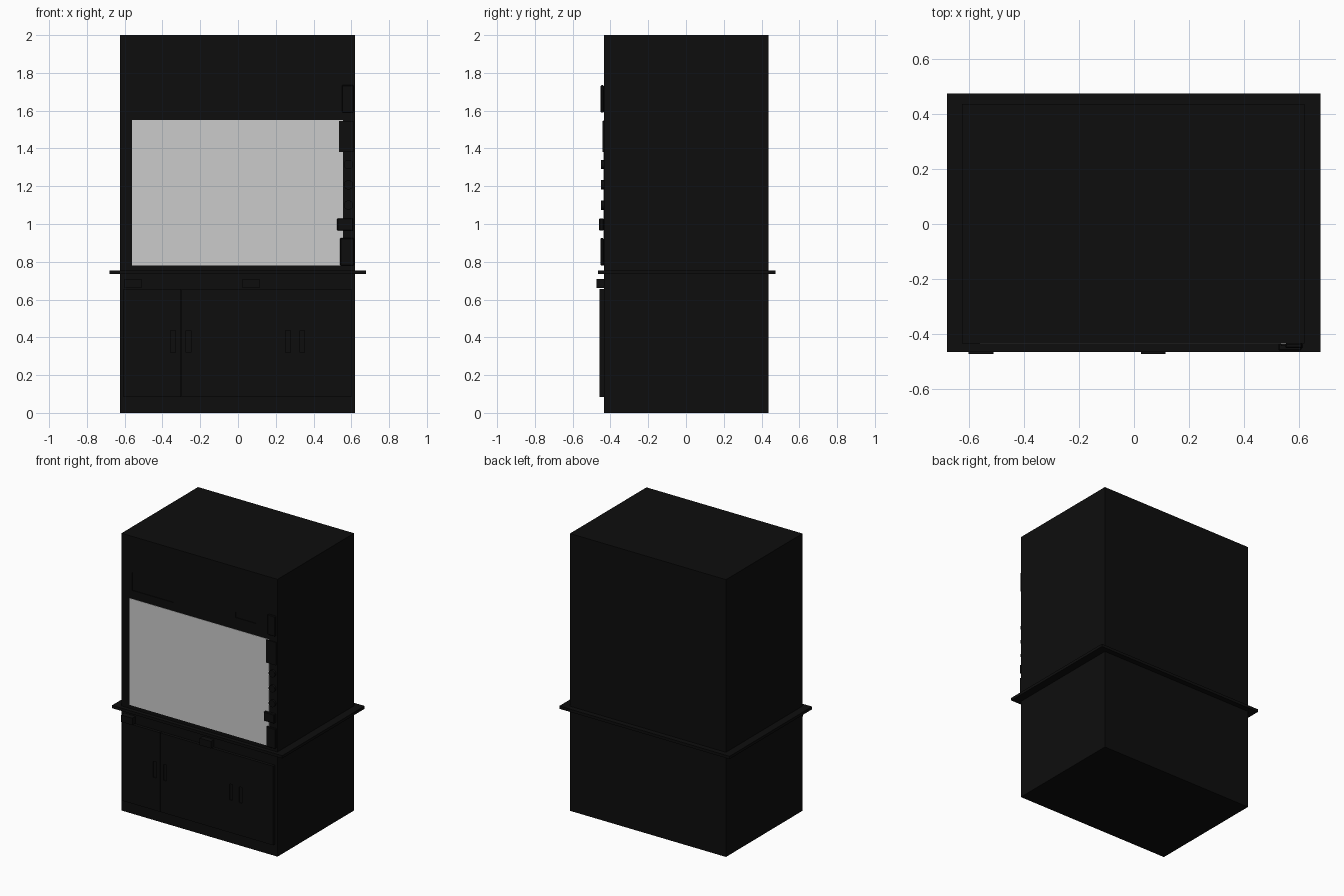
import bpy, math

if "Cube" in bpy.data.objects:
    bpy.data.objects.remove(bpy.data.objects["Cube"])

black = bpy.data.materials.new("black_enamel")
black.diffuse_color = (0.004, 0.004, 0.004, 1)
black.use_nodes = True
black.node_tree.nodes["Principled BSDF"].inputs["Base Color"].default_value = black.diffuse_color


def box(name, x0, x1, y0, y1, z0, z1, mat=black, bevel=0):
    bpy.ops.mesh.primitive_cube_add(size=1, location=((x0+x1)/2, (y0+y1)/2, (z0+z1)/2))
    o = bpy.context.object
    o.name = name
    o.scale = (x1-x0, y1-y0, z1-z0)
    bpy.ops.object.transform_apply(location=False, rotation=False, scale=True)
    if mat:
        o.data.materials.append(mat)
    if bevel:
        m = o.modifiers.new("bevel", 'BEVEL')
        m.width = bevel
        m.segments = 1
    return o


def recess(target, name, x0, x1, y0, depth, z0, z1):
    c = box(name, x0, x1, y0 - 0.02, y0 + depth, z0, z1)
    c.hide_render = True
    c.hide_viewport = True
    m = target.modifiers.new(name, 'BOOLEAN')
    m.operation = 'DIFFERENCE'
    m.object = c
    m.solver = 'EXACT'


F = -0.435   # front face of the cabinets
D = -0.457   # front face of the doors

# Lower and upper cabinets with overhanging worktop
box("lower_cabinet", -0.625, 0.62, F, 0.437, 0, 0.735)
box("worktop", -0.68, 0.678, -0.465, 0.475, 0.735, 0.755)
hood = box("upper_hood", -0.625, 0.62, F, 0.437, 0.755, 2.0)

# Label recess and vent slot above the sash
recess(hood, "label_cutter", -0.54, -0.205, F, 0.006, 1.61, 1.74)
recess(hood, "vent_cutter", 0.285, 0.45, F, 0.006, 1.635, 1.675)

# Sash window
box("sash_window", -0.56, 0.555, F - 0.002, F + 0.01, 0.78, 1.55, None)

# Doors with paired recessed grips
for i, (x0, x1, grips) in enumerate([(-0.605, -0.303, (-0.345,)),
                                     (-0.299, 0.60, (-0.262, 0.265, 0.34))]):
    door = box(f"door_{i}", x0, x1, D, F, 0.085, 0.655)
    for j, g in enumerate(grips):
        recess(door, f"grip_cutter_{i}_{j}", g - 0.013, g + 0.013, D, 0.008, 0.32, 0.435)

# Pulls under the worktop
for i, x in enumerate((-0.557, 0.07)):
    box(f"pull_{i}", x - 0.045, x + 0.045, -0.473, F, 0.66, 0.71)

# Control strip on the right
box("monitor", 0.55, 0.612, -0.452, F, 1.59, 1.735, bevel=0.004)
box("control_panel", 0.535, 0.612, -0.443, F, 1.38, 1.545)
box("switch_box", 0.525, 0.61, -0.46, F, 0.965, 1.03, bevel=0.004)
box("outlet_panel", 0.54, 0.615, -0.453, F, 0.78, 0.925, bevel=0.004)
for i, z in enumerate((1.10, 1.207, 1.315)):
    bpy.ops.mesh.primitive_cylinder_add(vertices=24, radius=0.025, depth=0.016,
                                        location=(0.585, F - 0.008, z),
                                        rotation=(math.pi/2, 0, 0))
    knob = bpy.context.object
    knob.name = f"valve_knob_{i}"
    knob.data.materials.append(black)
    bpy.ops.object.shade_smooth_by_angle()
